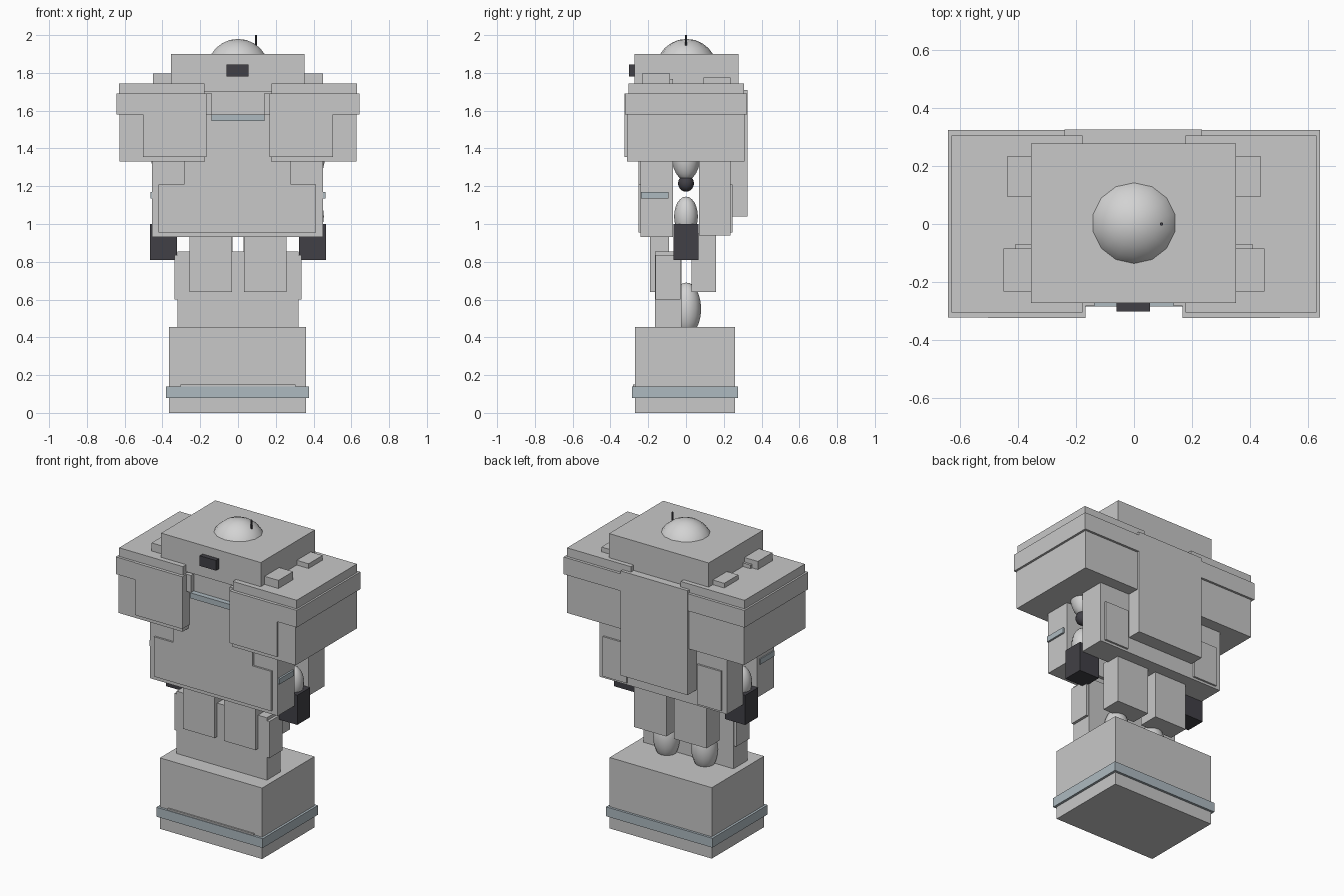
import bpy
from mathutils import Vector

cube = bpy.data.objects.get("Cube")
if cube:
    bpy.data.objects.remove(cube, do_unlink=True)


def material(name, rgb):
    m = bpy.data.materials.new(name)
    m.use_nodes = True
    m.diffuse_color = (*rgb, 1)
    bsdf = next(n for n in m.node_tree.nodes if n.type == "BSDF_PRINCIPLED")
    bsdf.inputs["Base Color"].default_value = (*rgb, 1)
    return m


GREY = material("light grey", (0.58, 0.58, 0.58))
PALE = material("pale grey", (0.65, 0.65, 0.65))
BLUE = material("blue grey", (0.42, 0.49, 0.53))
DARK = material("charcoal", (0.053, 0.051, 0.061))


def finish(name, mat):
    ob = bpy.context.object
    ob.name = name
    ob.data.materials.append(mat)
    return ob


def box(name, x, y, z, mat=GREY):
    """Box spanning the given (low, high) ranges."""
    lo, hi = Vector((x[0], y[0], z[0])), Vector((x[1], y[1], z[1]))
    bpy.ops.mesh.primitive_cube_add(size=1, location=(lo + hi) / 2)
    ob = finish(name, mat)
    ob.scale = hi - lo
    return ob


def pair(name, x, y, z, mat=GREY):
    """Box on the left side (+x) and its mirror on the right."""
    box("left_" + name, x, y, z, mat)
    box("right_" + name, (-x[1], -x[0]), y, z, mat)


def ball(name, centre, radii, mat=PALE):
    bpy.ops.mesh.primitive_uv_sphere_add(segments=14, ring_count=12, radius=1, location=centre)
    ob = finish(name, mat)
    ob.scale = radii
    bpy.ops.object.shade_smooth()
    return ob


def rod(name, centre, radius, height, mat, sides=10):
    bpy.ops.mesh.primitive_cylinder_add(vertices=sides, radius=radius, depth=height, location=centre)
    return finish(name, mat)


# Feet block with its coloured band
box("base", (-0.365, 0.36), (-0.27, 0.26), (0, 0.455))
box("base_band", (-0.38, 0.375), (-0.285, 0.275), (0.08, 0.14), BLUE)
box("base_ledge", (-0.305, 0.305), (-0.28, -0.25), (0.135, 0.15))

# Legs
box("shin_plate", (-0.32, 0.32), (-0.165, -0.025), (0.455, 0.855))
pair("knee_side_plate", (0.30, 0.337), (-0.162, -0.03), (0.6, 0.835))
pair("front_thigh_plate", (0.033, 0.257), (-0.19, -0.09), (0.64, 0.94))
pair("back_thigh_plate", (0.028, 0.257), (0.03, 0.16), (0.64, 0.95))

# Torso slabs, hollow between them where the arms hang
box("front_torso_slab", (-0.455, 0.45), (-0.24, -0.07), (0.93, 1.4))
box("back_torso_slab", (-0.455, 0.45), (0.07, 0.235), (0.94, 1.4))
box("belt_panel", (-0.42, 0.412), (-0.252, -0.23), (0.955, 1.21))
pair("back_belt_panel", (0.25, 0.42), (0.22, 0.247), (0.955, 1.21))
box("chest_plate", (-0.285, 0.28), (-0.252, -0.07), (1.2, 1.72))
box("chest_core", (-0.285, 0.285), (-0.252, 0.25), (1.33, 1.74))
box("chest_strip", (-0.14, 0.14), (-0.285, -0.24), (1.545, 1.58), BLUE)
box("backpack", (-0.24, 0.235), (0.22, 0.326), (1.04, 1.71))
pair("waist_strip", (0.42, 0.462), (-0.237, -0.093), (1.135, 1.17), BLUE)

# Shoulders
pair("shoulder_block", (0.175, 0.628), (-0.312, 0.31), (1.33, 1.69))
pair("shoulder_front_plate", (0.168, 0.503), (-0.325, -0.25), (1.355, 1.69))
pair("shoulder_band", (0.168, 0.642), (-0.322, 0.324), (1.58, 1.69))
pair("shoulder_inner_lip", (0.137, 0.3), (-0.282, -0.1), (1.58, 1.69))
pair("shoulder_cap", (0.177, 0.63), (-0.305, 0.306), (1.685, 1.745))
pair("front_bump", (0.34, 0.45), (-0.233, -0.085), (1.74, 1.797))
pair("bump_step", (0.34, 0.41), (-0.086, -0.07), (1.74, 1.768))
pair("back_bump", (0.34, 0.436), (0.093, 0.235), (1.74, 1.775))

# Head, visor, dome and antenna
box("head", (-0.355, 0.352), (-0.272, 0.277), (1.7, 1.9))
box("visor", (-0.06, 0.055), (-0.302, -0.26), (1.78, 1.845), DARK)
ball("dome", (0, 0.003, 1.81), (0.171, 0.165, 0.17))
rod("antenna", (0.095, 0, 1.95), 0.006, 0.1, DARK, 8)

# Arms and calves on each side
for side, s in (("left", 1), ("right", -1)):
    ball(side + "_upper_arm", (0.39 * s, 0, 1.36), (0.072, 0.075, 0.13))
    ball(side + "_elbow", (0.39 * s, 0, 1.215), (0.042, 0.042, 0.044), DARK)
    ball(side + "_forearm", (0.39 * s, 0, 1.04), (0.066, 0.063, 0.105))
    ball(side + "_calf", (0.135 * s, 0.002, 0.55), (0.08, 0.078, 0.14))
pair("fist_block", (0.322, 0.466), (-0.065, 0.066), (0.81, 1.0), DARK)
